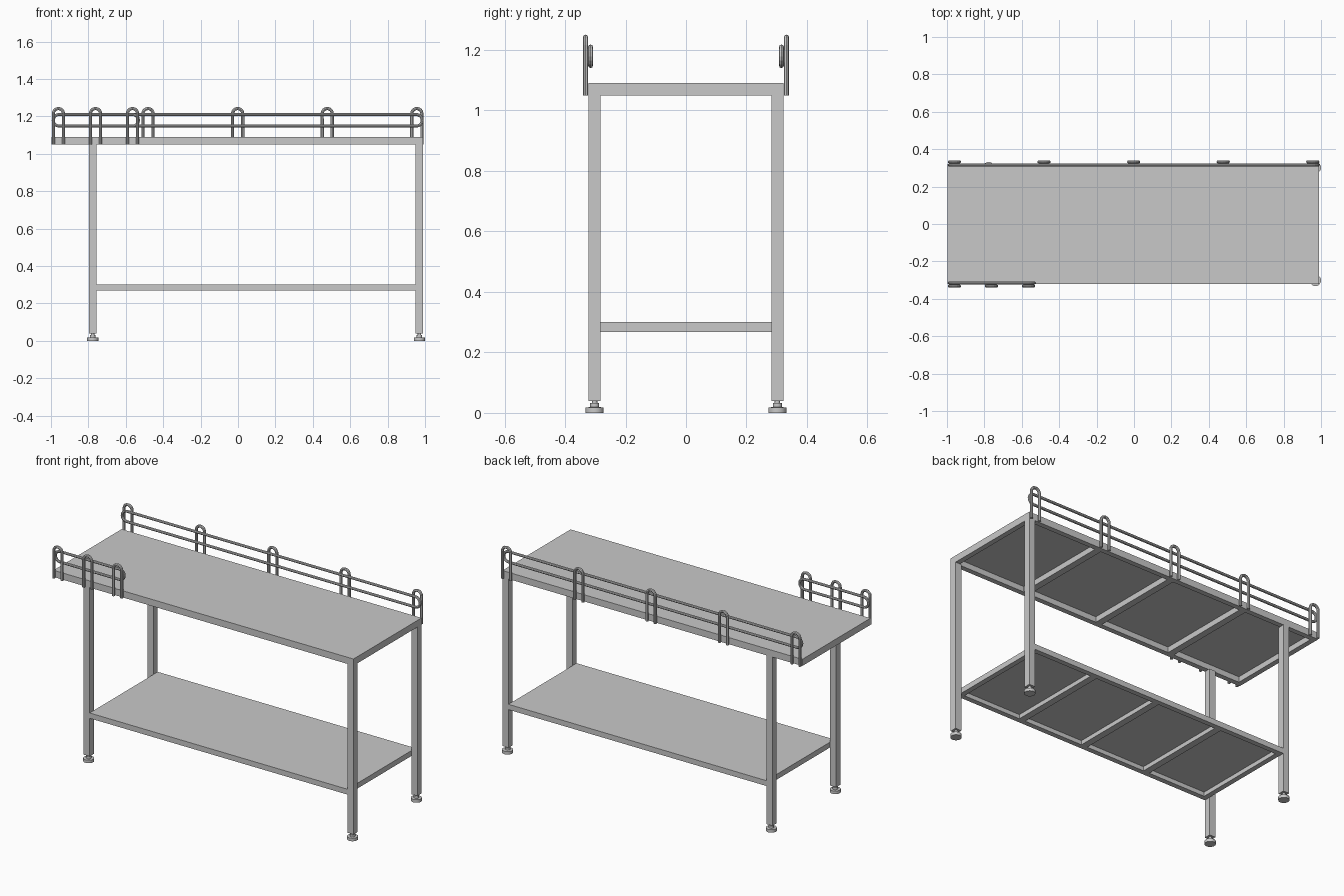
import bpy
import bmesh
import math

cube = bpy.data.objects.get("Cube")
if cube:
    bpy.data.objects.remove(cube, do_unlink=True)

STEEL = bpy.data.materials.new("steel grey")
STEEL.use_nodes = True
GREY = (0.584, 0.584, 0.584, 1)
STEEL.diffuse_color = GREY
STEEL.node_tree.nodes["Principled BSDF"].inputs["Base Color"].default_value = GREY


def add_object(name, mesh):
    ob = bpy.data.objects.new(name, mesh)
    bpy.context.scene.collection.objects.link(ob)
    mesh.materials.clear()
    mesh.materials.append(STEEL)
    return ob


def box(name, x, y, z):
    """Box from (low, high) pairs on each axis."""
    bm = bmesh.new()
    bmesh.ops.create_cube(bm, size=1)
    for v in bm.verts:
        v.co = [r[0] if c < 0 else r[1] for c, r in zip(v.co, (x, y, z))]
    mesh = bpy.data.meshes.new(name)
    bm.to_mesh(mesh)
    bm.free()
    add_object(name, mesh)


def lathe(name, x, y, profile):
    """Turned part from (radius, height) points."""
    bm = bmesh.new()
    sides = 20
    rings = []
    for r, z in profile:
        rings.append([bm.verts.new((x + r * math.cos(math.tau * i / sides),
                                    y + r * math.sin(math.tau * i / sides), z))
                      for i in range(sides)])
    for low, high in zip(rings, rings[1:]):
        for i in range(sides):
            j = (i + 1) % sides
            bm.faces.new((low[i], low[j], high[j], high[i]))
    bm.faces.new(rings[0][::-1])
    bm.faces.new(rings[-1])
    mesh = bpy.data.meshes.new(name)
    bm.to_mesh(mesh)
    bm.free()
    ob = add_object(name, mesh)
    bpy.ops.object.select_all(action="DESELECT")
    bpy.context.view_layer.objects.active = ob
    ob.select_set(True)
    bpy.ops.object.shade_smooth_by_angle(angle=math.radians(50))


def tube(name, points, radius, closed=False):
    """Faceted round bar swept along a path."""
    curve = bpy.data.curves.new(name, "CURVE")
    curve.dimensions = "3D"
    curve.bevel_depth = radius
    curve.bevel_resolution = 2
    curve.use_fill_caps = True
    spline = curve.splines.new("POLY")
    spline.points.add(len(points) - 1)
    for p, co in zip(spline.points, points):
        p.co = (*co, 1)
    spline.use_cyclic_u = closed
    temp = bpy.data.objects.new(name + "_path", curve)
    bpy.context.scene.collection.objects.link(temp)
    graph = bpy.context.evaluated_depsgraph_get()
    mesh = bpy.data.meshes.new_from_object(temp.evaluated_get(graph))
    bpy.data.objects.remove(temp, do_unlink=True)
    add_object(name, mesh)
    mesh.shade_flat()


def arc(x, y, z, r, start, end, steps=8):
    angles = [math.radians(start + (end - start) * i / steps) for i in range(steps + 1)]
    return [(x + r * math.cos(a), y, z + r * math.sin(a)) for a in angles]


LEFT, RIGHT, DEPTH = -0.996, 0.99, 0.322
LEG = 0.04
LEG_X = (-0.777, 0.97)


def shelf(name, x0, x1, z0, z1):
    """Thin sheet on a rim of rails with three cross beams."""
    rim, sheet = 0.03, 0.007
    box(name + "_sheet", (x0, x1), (-DEPTH, DEPTH), (z1 - sheet, z1))
    inner = DEPTH - rim
    beam_z = (z0, z1 - sheet)
    for side, y in (("front", (-DEPTH, -inner)), ("back", (inner, DEPTH))):
        box(f"{name}_{side}_rail", (x0, x1), y, beam_z)
    for side, x in (("right", (x0, x0 + rim)), ("left", (x1 - rim, x1))):
        box(f"{name}_{side}_rail", x, (-inner, inner), beam_z)
    for i in (1, 2, 3):
        x = x0 + (x1 - x0) * i / 4
        box(f"{name}_cross_beam_{i}", (x - 0.02, x + 0.02), (-inner, inner), beam_z)


shelf("table_top", LEFT, RIGHT, 1.05, 1.09)
shelf("lower_shelf", LEG_X[0] + LEG / 2, LEG_X[1] - LEG / 2, 0.268, 0.3)

# Legs with levelling feet
h = LEG / 2
for x, end in zip(LEG_X, ("right", "left")):
    for s, side in ((-1, "front"), (1, "back")):
        y = s * (DEPTH - h)
        box(f"{side}_{end}_leg", (x - h, x + h), (y - h, y + h), (0.04, 1.05))
        lathe(f"{side}_{end}_foot", x, y,
              [(0.03, 0), (0.03, 0.018), (0.015, 0.019), (0.015, 0.032),
               (0.009, 0.032), (0.009, 0.042)])


# Guard rails: looped double bars held by upright hoops
def guard(name, side, x0, x1, hoops):
    y = side * 0.3155
    r, z = 0.031, 1.179
    loop = arc(x1 - r, y, z, r, -90, 90) + arc(x0 + r, y, z, r, 90, 270)
    tube(name + "_rail", loop, 0.008, closed=True)
    y = side * 0.332
    for i, x in enumerate(hoops, 1):
        path = [(x + 0.027, y, 1.05)] + arc(x, y, 1.215, 0.027, 0, 180)
        path.append((x - 0.027, y, 1.05))
        tube(f"{name}_hoop_{i}", path, 0.0085)


guard("back_guard", 1, -0.988, 0.985, [-0.96 + 0.479 * i for i in range(5)])
guard("front_guard", -1, -0.988, -0.532, [-0.96 + 0.198 * i for i in range(3)])
